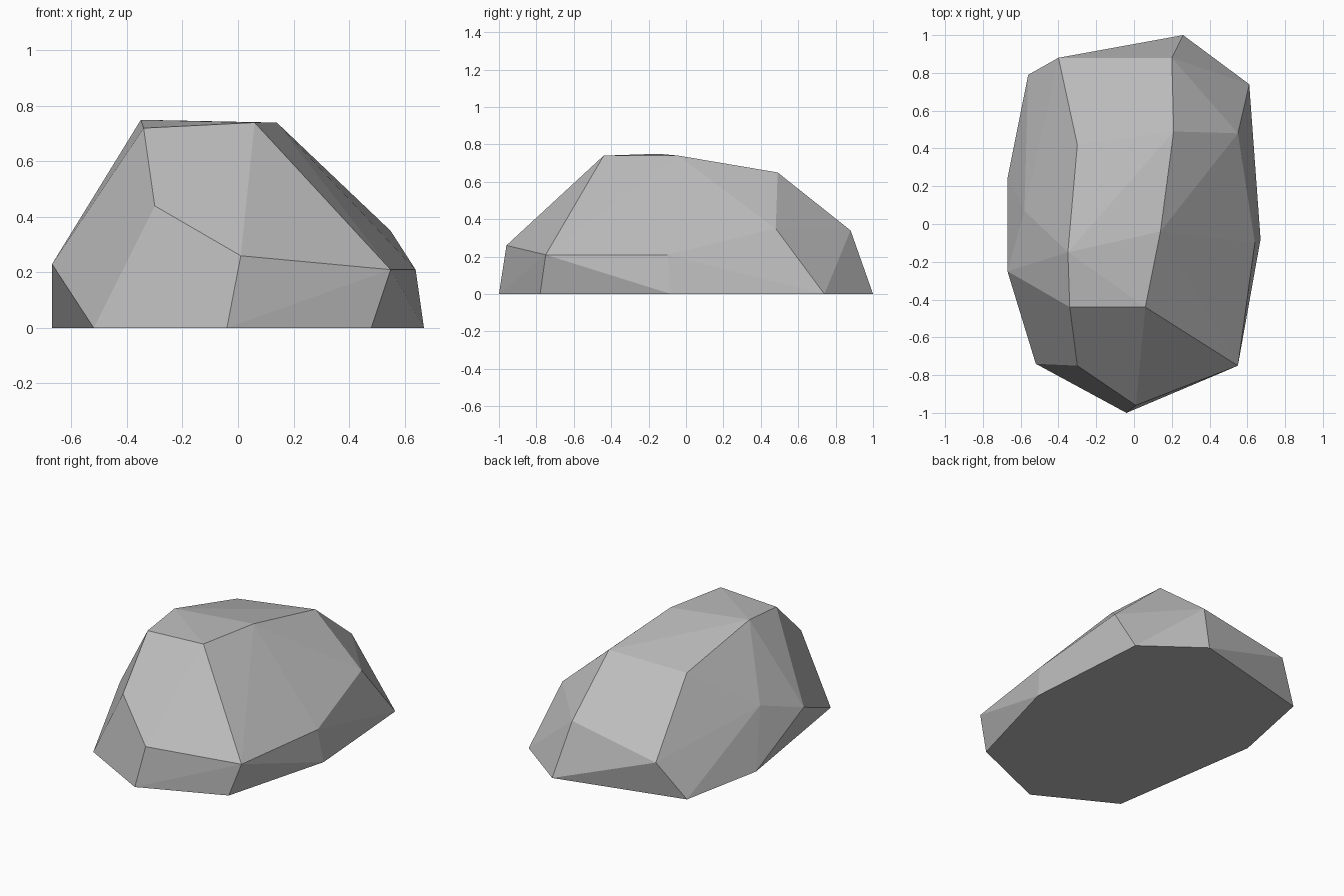
import bpy
import bmesh
from math import radians

# Remove the default cube only
default_cube = bpy.data.objects.get("Cube")
if default_cube:
    bpy.data.objects.remove(default_cube, do_unlink=True)


def make_material(name, colour):
    material = bpy.data.materials.new(name)
    material.use_nodes = True
    material.diffuse_color = colour
    shader = material.node_tree.nodes["Principled BSDF"]
    shader.inputs["Base Color"].default_value = colour
    shader.inputs["Roughness"].default_value = 0.9
    return material


def faceted_hull(name, corners, material):
    """Wrap the corner points in a closed, flat-faced convex shell."""
    bm = bmesh.new()
    for corner in corners:
        bm.verts.new(corner)
    hull = bmesh.ops.convex_hull(bm, input=bm.verts[:])
    loose = {v for v in hull["geom_interior"] + hull["geom_unused"]
             if isinstance(v, bmesh.types.BMVert)}
    bmesh.ops.delete(bm, geom=list(loose), context="VERTS")
    # Merge nearly coplanar triangles into broad facets
    bmesh.ops.dissolve_limit(bm, angle_limit=radians(2),
                             verts=bm.verts[:], edges=bm.edges[:])
    bmesh.ops.recalc_face_normals(bm, faces=bm.faces[:])
    mesh = bpy.data.meshes.new(name)
    bm.to_mesh(mesh)
    bm.free()
    mesh.materials.append(material)
    mesh.shade_flat()
    rock = bpy.data.objects.new(name, mesh)
    bpy.context.collection.objects.link(rock)
    return rock


# Outline resting on the ground, counter-clockwise from the front
footprint = [(-.04, -1), (.48, -.78), (.67, -.08), (.61, .74),
             (.26, 1), (-.56, .79), (-.67, .24), (-.52, -.74)]

# Chipped corners around the lower flanks
flanks = [(.01, -.96, .26), (.55, -.75, .21), (.64, -.1, .21),
          (.55, .48, .35), (.2, .88, .34), (-.4, .88, .23),
          (-.58, .07, .34), (-.67, -.25, .23), (-.3, -.75, .44)]

# Sloping rear shoulder and the small top plateau
shoulder = [(.21, .49, .65), (-.3, .42, .61)]
crown = [(.06, -.44, .74), (.14, -.04, .74), (-.35, -.15, .75), (-.34, -.44, .72)]

stone_grey = make_material("stone grey", (.5, .5, .5, 1))
base = [(x, y, 0) for x, y in footprint]
faceted_hull("boulder", base + flanks + shoulder + crown, stone_grey)
